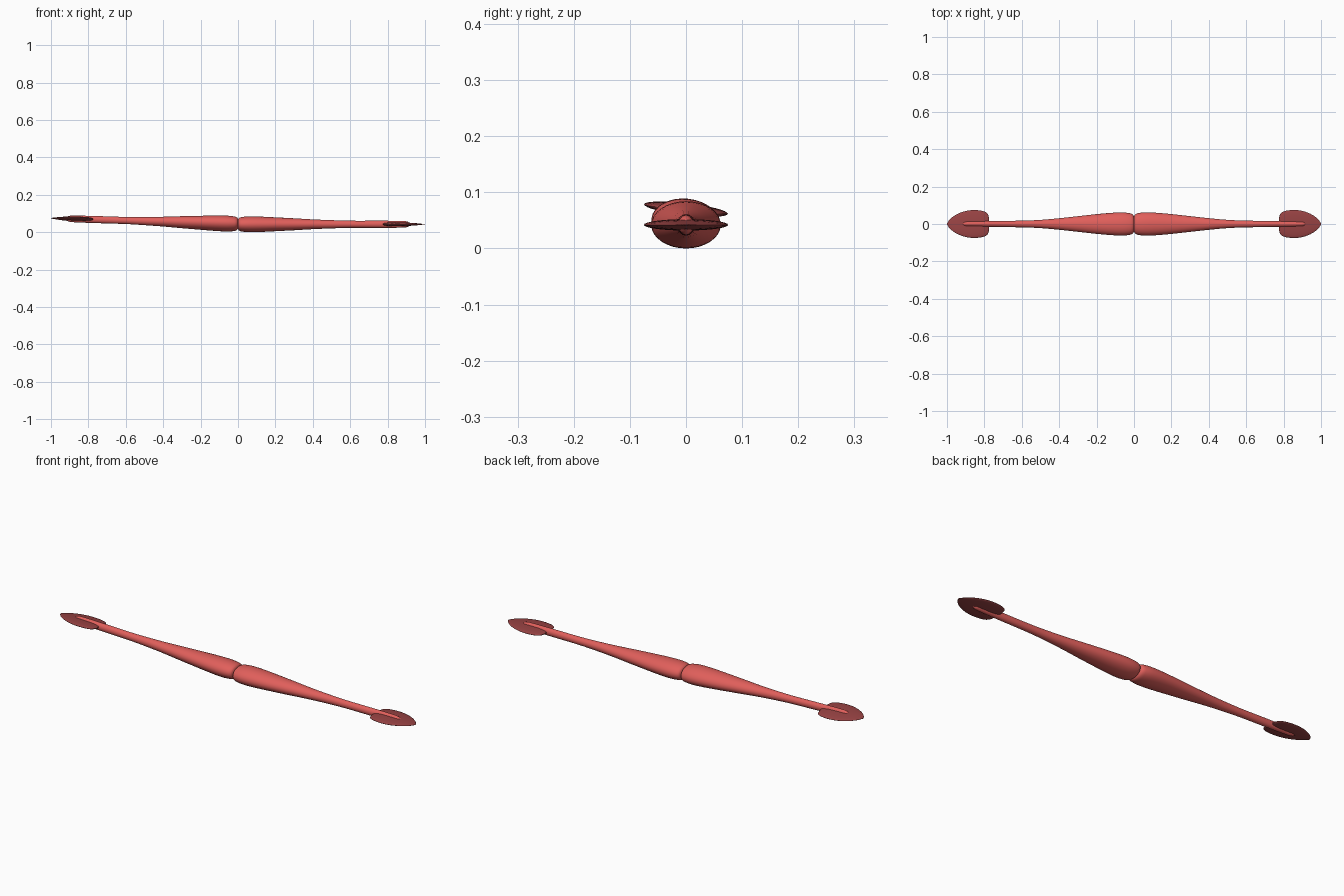
import bpy, bmesh, math
from mathutils import Matrix, Vector

if "Cube" in bpy.data.objects:
    bpy.data.objects.remove(bpy.data.objects["Cube"])


def material(name, rgb):
    m = bpy.data.materials.new(name)
    m.diffuse_color = (*rgb, 1)
    m.use_nodes = True
    m.node_tree.nodes["Principled BSDF"].inputs["Base Color"].default_value = m.diffuse_color
    return m


RED = material("light red", (0.75, 0.115, 0.105))
DARK = material("dark red", (0.31, 0.055, 0.056))

AXIS_Z = 0.042

# profiles: distance along the arm, half width (y), half height (z)
HANDLE = [(0.000, 0.040, 0.026), (0.006, 0.051, 0.034), (0.022, 0.058, 0.039),
          (0.06, 0.062, 0.042), (0.12, 0.060, 0.041), (0.20, 0.053, 0.037),
          (0.30, 0.042, 0.032), (0.40, 0.031, 0.026), (0.50, 0.022, 0.022),
          (0.60, 0.018, 0.019), (0.75, 0.016, 0.019), (0.88, 0.014, 0.018),
          (0.905, 0.012, 0.015), (0.917, 0.006, 0.008)]
BLADE = [(0.776, 0.035, 0.004), (0.781, 0.052, 0.006), (0.793, 0.064, 0.008),
         (0.82, 0.072, 0.010), (0.86, 0.075, 0.010), (0.90, 0.070, 0.009),
         (0.94, 0.056, 0.007), (0.97, 0.038, 0.004), (0.99, 0.019, 0.002),
         (1.0, 0.003, 0.001)]


def smooth_profile(pts, steps=3):
    """Catmull-Rom refinement of a profile."""
    p = [Vector(q) for q in pts]
    out = []
    for i in range(len(p) - 1):
        a, b, c, d = p[max(i - 1, 0)], p[i], p[i + 1], p[min(i + 2, len(p) - 1)]
        m0 = (c - a) * ((c.x - b.x) / (c.x - a.x))
        m1 = (d - b) * ((c.x - b.x) / (d.x - b.x))
        for k in range(steps):
            t = k / steps
            out.append(b * (2*t**3 - 3*t**2 + 1) + m0 * (t**3 - 2*t**2 + t)
                       + c * (3*t**2 - 2*t**3) + m1 * (t**3 - t**2))
    return out + [p[-1]]


def loft(name, profile, side, mat, pose, segs=32):
    """Elliptical sections lofted along x and capped."""
    bm = bmesh.new()
    rings = []
    for x, w, h in smooth_profile(profile):
        rings.append([bm.verts.new((side * x, w * math.cos(a), h * math.sin(a)))
                      for a in (2 * math.pi * i / segs for i in range(segs))])
    for r, s in zip(rings, rings[1:]):
        for i in range(segs):
            j = (i + 1) % segs
            bm.faces.new((r[i], r[j], s[j], s[i]))
    bm.faces.new(rings[0])
    bm.faces.new(rings[-1])
    bmesh.ops.recalc_face_normals(bm, faces=bm.faces)
    bm.transform(pose)
    me = bpy.data.meshes.new(name)
    bm.to_mesh(me)
    bm.free()
    me.materials.append(mat)
    ob = bpy.data.objects.new(name, me)
    bpy.context.collection.objects.link(ob)
    bpy.context.view_layer.objects.active = ob
    ob.select_set(True)
    bpy.ops.object.shade_smooth_by_angle(angle=math.radians(50))
    ob.select_set(False)


# right arm lies level, left arm is lifted and rolled a little
base = Matrix.Translation((0, 0, AXIS_Z))
lifted = (Matrix.Translation((0, 0, AXIS_Z + 0.002))
          @ Matrix.Rotation(math.radians(1.75), 4, 'Y')
          @ Matrix.Rotation(math.radians(-6.5), 4, 'X'))
for label, side, pose in (("right", 1, base), ("left", -1, lifted)):
    loft(label + "_handle", HANDLE, side, RED, pose)
    loft(label + "_blade", BLADE, side, DARK, pose)
